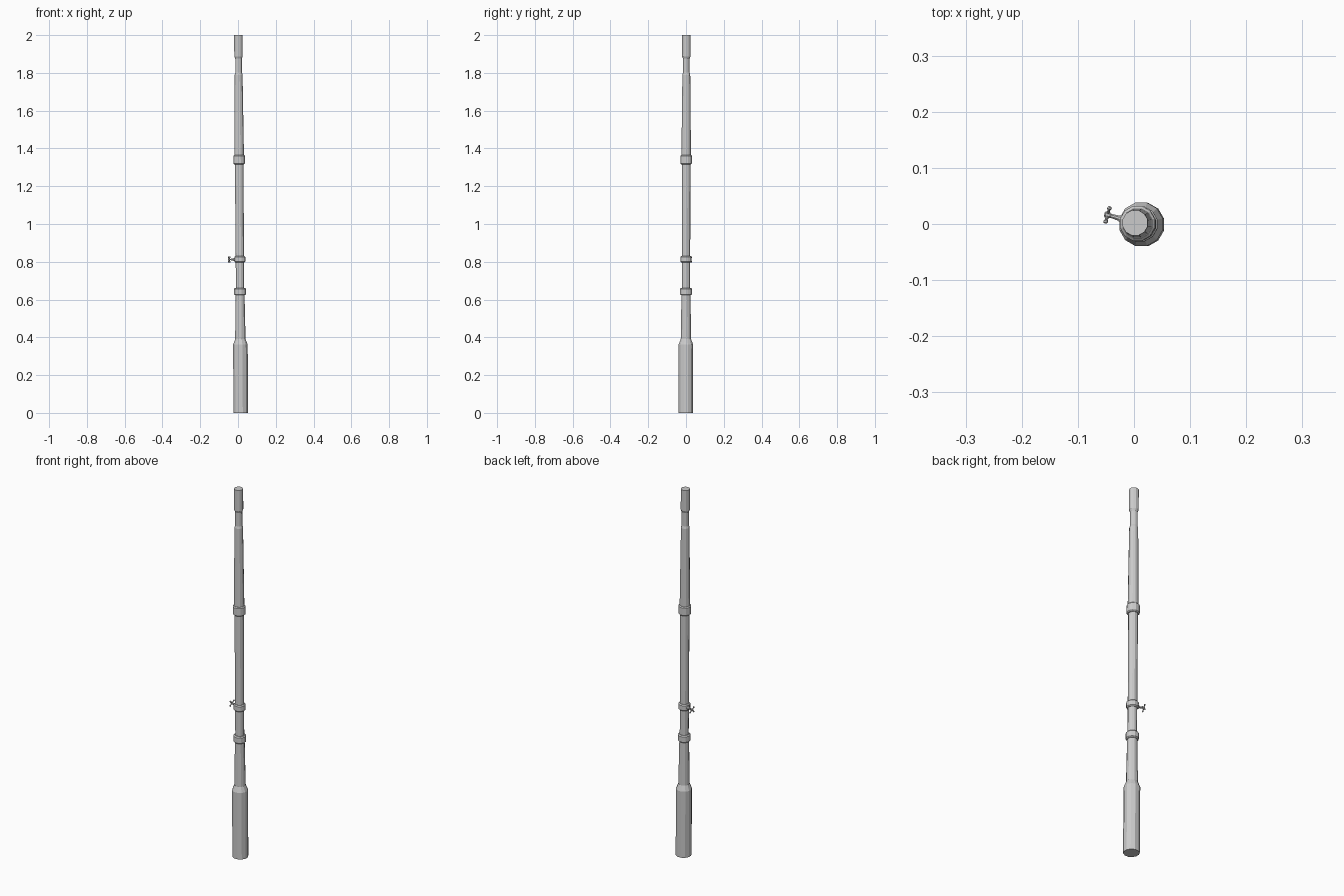
import bpy, bmesh, math
from mathutils import Vector

if "Cube" in bpy.data.objects:
    bpy.data.objects.remove(bpy.data.objects["Cube"])

SIDES = 12


def axis(z):
    """Centre of the slightly leaning pole at height z."""
    return Vector((0.015 - 0.0065 * z, -0.001 + 0.0015 * z, z))


def loft(name, profile, place, sides=SIDES, phase=0.5):
    """Skin rings of (distance, radius); place() returns centre and two ring axes."""
    bm = bmesh.new()
    rings = []
    for t, r in profile:
        c, u, v = place(t)
        angs = [2 * math.pi * (i + phase) / sides for i in range(sides)]
        rings.append([bm.verts.new(c + u * r * math.cos(a) + v * r * math.sin(a)) for a in angs])
    for a, b in zip(rings, rings[1:]):
        for i in range(sides):
            j = (i + 1) % sides
            bm.faces.new((a[i], a[j], b[j], b[i]))
    bm.faces.new(rings[0][::-1])
    bm.faces.new(rings[-1])
    bmesh.ops.recalc_face_normals(bm, faces=bm.faces[:])
    me = bpy.data.meshes.new(name)
    bm.to_mesh(me)
    bm.free()
    ob = bpy.data.objects.new(name, me)
    bpy.context.collection.objects.link(ob)
    return ob


def on_pole(z):
    return axis(z), Vector((1, 0, 0)), Vector((0, 1, 0))


def along(start, direction):
    """Placement of rings along any straight line."""
    d = direction.normalized()
    u = d.orthogonal().normalized()
    v = d.cross(u)
    return lambda t: (start + d * t, u, v)


# Pole sections, bottom to top
loft("base_sleeve", [(0, 0.039), (0.003, 0.040), (0.362, 0.040), (0.39, 0.0285)], on_pole)
loft("lower_tube", [(0.385, 0.0285), (0.63, 0.0245)], on_pole)
loft("middle_tube", [(0.63, 0.0225), (1.34, 0.0235)], on_pole)
loft("upper_tube", [(1.34, 0.0265), (1.79, 0.0215), (1.802, 0.018), (1.875, 0.018),
                    (1.887, 0.0232), (2.0, 0.0232)], on_pole)

# Bevelled collars
for name, z0, z1, r in [("lower_collar", 0.623, 0.662, 0.032),
                        ("valve_collar", 0.796, 0.831, 0.030),
                        ("upper_collar", 1.316, 1.366, 0.032)]:
    b = 0.005
    loft(name, [(z0, r - b), (z0 + b, r), (z1 - b, r), (z1, r - b)], on_pole)

# Valve stem, flared where it meets the collar
out = Vector((-0.96, 0.27, 0)).normalized()
side = Vector((-out.y, out.x, 0))
start = axis(0.812)
loft("valve_stem", [(0.022, 0.010), (0.033, 0.009), (0.038, 0.005), (0.053, 0.004),
                    (0.056, 0.006), (0.063, 0.006), (0.065, 0.003)], along(start, out), 8)

# Four-armed tap handle with a rounded knob on each arm
hub = start + out * 0.059
for k in range(4):
    a = math.pi / 4 + k * math.pi / 2
    d = side * math.cos(a) + Vector((0, 0, 1)) * math.sin(a)
    loft(f"handle_arm_{k + 1}", [(0, 0.003), (0.014, 0.0022), (0.0155, 0.004),
                                 (0.019, 0.004), (0.021, 0.002)], along(hub, d), 8)
